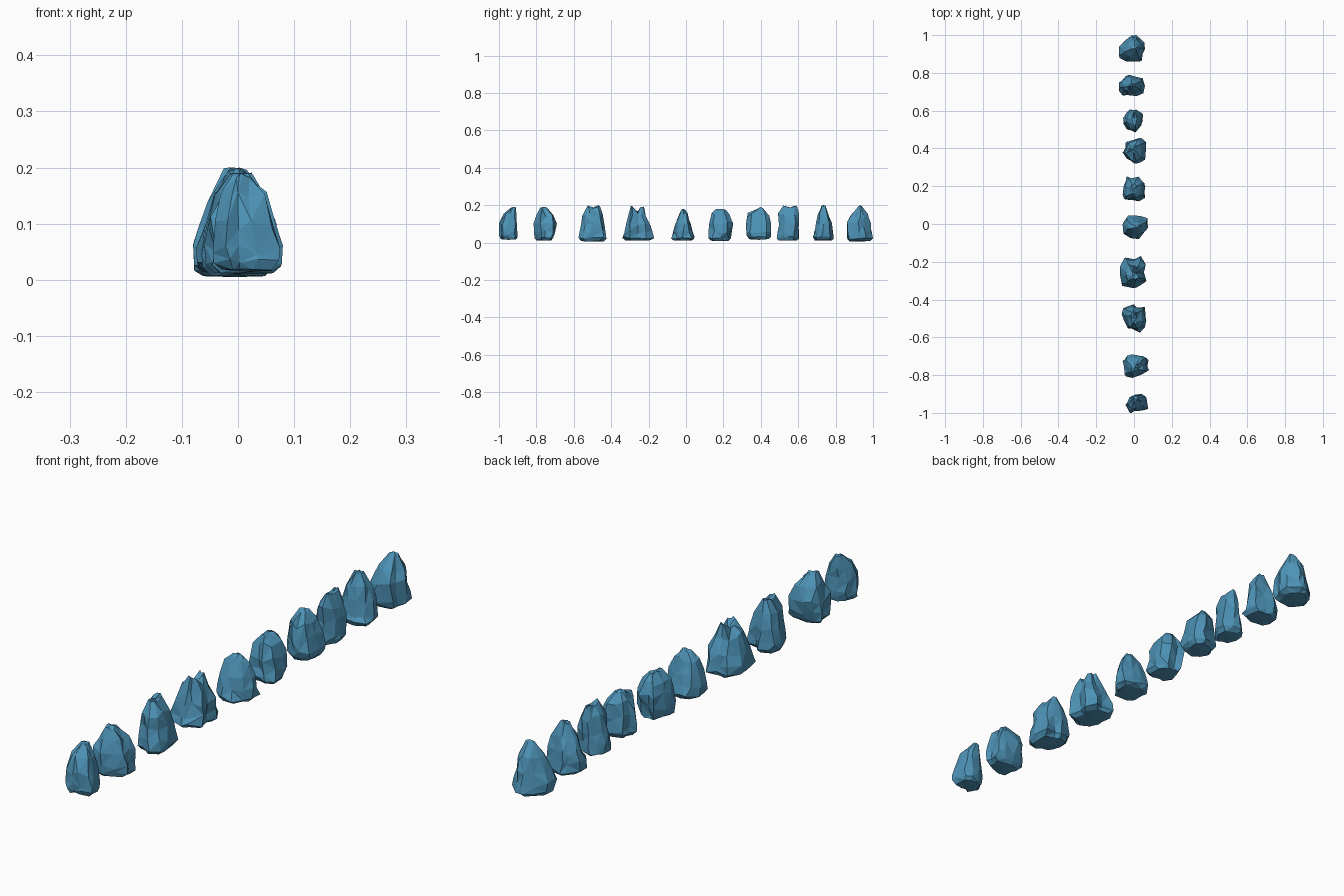
import bpy, bmesh, math, random

if "Cube" in bpy.data.objects:
    bpy.data.objects.remove(bpy.data.objects["Cube"])

blue = bpy.data.materials.new("slate blue")
blue.diffuse_color = (0.075, 0.29, 0.47, 1)
blue.use_nodes = True
blue.node_tree.nodes["Principled BSDF"].inputs["Base Color"].default_value = blue.diffuse_color

SIDES = 11


def rock(i, xr, low, mid, up, top, base, height, notch=0.0):
    """Craggy boulder lofted through irregular rings; pairs are y extents by height."""
    rng = random.Random(40 + i)
    # vertical creases shared by all rings, on a squarish plan
    plan = []
    for k in range(SIDES):
        a = (k + rng.uniform(-0.3, 0.3)) * 2 * math.pi / SIDES
        square = (abs(math.cos(a)) ** 3 + abs(math.sin(a)) ** 3) ** (-1 / 3)
        plan.append((a, square * rng.choice((0.8, 0.93, 1.0, 1.0))))
    xc, xh = (xr[0] + xr[1]) / 2, (xr[1] - xr[0]) / 2
    foot_c, foot_h = sum(low) / 2, (low[1] - low[0]) / 2
    inner = (foot_c - foot_h * 0.8, foot_c + foot_h * 0.8)
    tx = rng.uniform(-0.015, 0.01)
    # height, y extent, width factor in x
    rings = [(base + 0.003, inner, 0.75), (base + 0.017, low, 0.97),
             (0.055, ((low[0] + mid[0]) / 2, (low[1] + mid[1]) / 2), 1.0),
             (0.10, mid, 0.88), (0.148, up, 0.66), (height - 0.006, top, 0.24)]
    bm = bmesh.new()
    loops = []
    for n, (z, yr, fx) in enumerate(rings):
        pts = []
        for a, r in plan:
            r *= rng.uniform(0.9, 1.05)
            b = a + rng.uniform(-0.12, 0.12)
            pts.append((r * math.cos(b), r * math.sin(b)))
        xs, ys = [p[0] for p in pts], [p[1] for p in pts]
        cx = xc + (tx - xc) * max(0, n - 2) / 3
        loop = []
        for px, py in pts:
            u = (px - min(xs)) / (max(xs) - min(xs)) * 2 - 1
            v = (py - min(ys)) / (max(ys) - min(ys))
            zz = z + rng.uniform(-1, 1) * (0.002 if n == 0 else 0.006 if n in (1, 5) else 0.012)
            if n == 5:
                zz -= notch * max(0, 1 - abs(v - 0.45) * 3)
            loop.append(bm.verts.new((cx + u * xh * fx, yr[0] + v * (yr[1] - yr[0]), zz)))
        loops.append(loop)
    # walls
    for lo, hi in zip(loops, loops[1:]):
        for k in range(SIDES):
            m = (k + 1) % SIDES
            bm.faces.new((lo[k], lo[m], hi[m], hi[k]))
    # underside and summit
    bottom = bm.verts.new((xc, foot_c, base))
    peak = bm.verts.new((tx, sum(top) / 2, height - notch))
    for k in range(SIDES):
        m = (k + 1) % SIDES
        bm.faces.new((loops[0][m], loops[0][k], bottom))
        bm.faces.new((loops[-1][k], loops[-1][m], peak))
    bmesh.ops.triangulate(bm, faces=bm.faces[:])
    bmesh.ops.recalc_face_normals(bm, faces=bm.faces[:])
    me = bpy.data.meshes.new(f"rock_{i}")
    bm.to_mesh(me)
    bm.free()
    me.materials.append(blue)
    bpy.context.collection.objects.link(bpy.data.objects.new(f"rock_{i}", me))


# row of ten boulders, front to back
rock(1, (-.045, .075), (-1.0, -.90), (-1.0, -.905), (-.975, -.905), (-.935, -.91), .015, .19)
rock(2, (-.06, .08), (-.81, -.71), (-.815, -.69), (-.80, -.71), (-.78, -.74), .01, .19)
rock(3, (-.065, .065), (-.575, -.425), (-.56, -.435), (-.555, -.445), (-.53, -.46), .005, .20, .012)
rock(4, (-.075, .065), (-.34, -.17), (-.32, -.19), (-.31, -.215), (-.295, -.225), .01, .198, .035)
rock(5, (-.06, .075), (-.08, .045), (-.055, .025), (-.038, .01), (-.028, -.005), .01, .18)
rock(6, (-.06, .06), (.12, .24), (.122, .252), (.138, .235), (.155, .215), .008, .18)
rock(7, (-.06, .065), (.325, .455), (.32, .455), (.33, .445), (.38, .415), .015, .19)
rock(8, (-.058, .048), (.485, .605), (.497, .605), (.492, .605), (.52, .595), .01, .20, .012)
rock(9, (-.08, .058), (.677, .79), (.695, .78), (.705, .765), (.725, .745), .01, .20)
rock(10, (-.08, .058), (.86, 1.0), (.86, .99), (.88, .975), (.92, .94), .005, .20)
